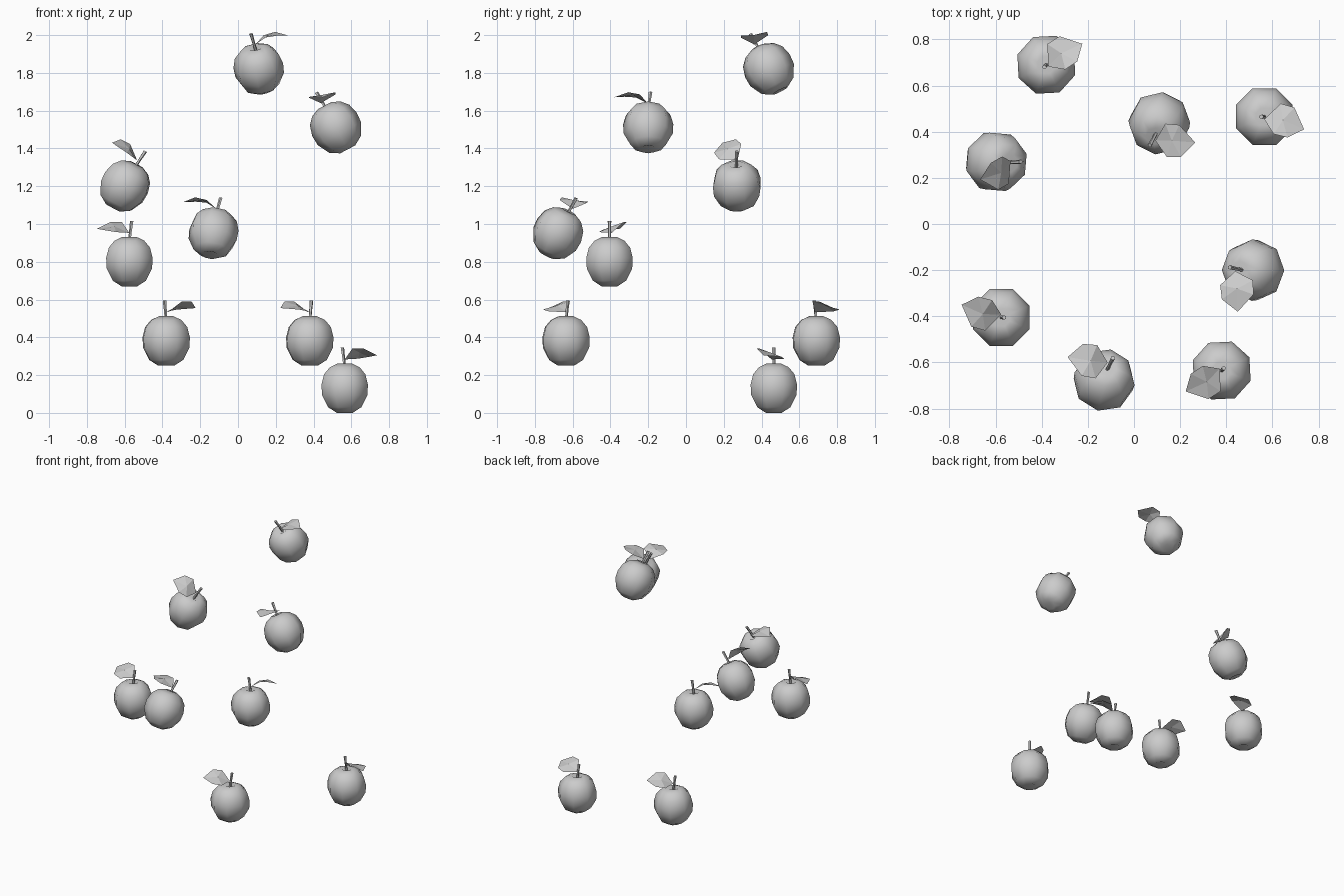
import bpy, bmesh
from math import radians, sin, cos, pi
from mathutils import Matrix, Vector

if "Cube" in bpy.data.objects:
    bpy.data.objects.remove(bpy.data.objects["Cube"])

CZ = 0.13  # height of the body centre above the fruit's base

# (centre x, y, z), spin about stem axis, tilt amount, tilt heading (degrees)
FRUITS = [
    ((0.11, 0.44, 1.82), 17, 28, 253),
    ((0.52, -0.20, 1.51), -68, 28, 180),
    ((-0.60, 0.27, 1.20), 220, 28, -5),
    ((-0.13, -0.68, 0.95), 191, 28, 75),
    ((-0.575, -0.405, 0.80), 180, 0, 0),
    ((-0.38, 0.69, 0.38), 48, 0, 0),
    ((0.38, -0.635, 0.38), 228, 0, 0),
    ((0.565, 0.465, 0.13), 0, 0, 0),
]

# Body profile: radius, height (dimpled at both ends)
PROFILE = [(0, 0.02), (0.045, 0), (0.095, 0.03), (0.13, 0.095), (0.133, 0.15),
           (0.118, 0.205), (0.085, 0.242), (0.04, 0.262), (0, 0.238)]

# Leaf outline: base, left pair, tip, right pair; then the raised middle
LEAF = [(0, -0.012, 0.283), (0.07, 0.057, 0.287), (0.13, 0.04, 0.297),
        (0.172, -0.055, 0.305), (0.10, -0.09, 0.34), (0.04, -0.075, 0.34)]
LEAF_MID = (0.08, -0.015, 0.318)


def ring_mesh(name, rings, sides, offset):
    """Loft rings of (centre x, radius, z); zero radius gives a single point."""
    bm = bmesh.new()
    loops = []
    for cx, r, z in rings:
        n = sides if r > 0 else 1
        loops.append([bm.verts.new((cx + r * cos(2 * pi * (i + offset) / sides),
                                    r * sin(2 * pi * (i + offset) / sides), z))
                      for i in range(n)])
    for a, b in zip(loops, loops[1:]):
        for i in range(sides):
            j = (i + 1) % sides
            quad = [a[i % len(a)], a[j % len(a)], b[j % len(b)], b[i % len(b)]]
            bm.faces.new(list(dict.fromkeys(quad)))
    return finish(bm, name)


def finish(bm, name):
    bm.transform(Matrix.Translation((0, 0, -CZ)))
    mesh = bpy.data.meshes.new(name)
    bm.to_mesh(mesh)
    bm.free()
    return mesh


# Eight-sided smooth body
body = ring_mesh("body", [(0, r, z) for r, z in PROFILE], 8, 0.5)
body.polygons.foreach_set("use_smooth", [True] * len(body.polygons))

# Slightly leaning stem
stem = ring_mesh("stem", [(0, 0.008, 0.235), (-0.006, 0.008, 0.29),
                          (-0.013, 0.010, 0.345), (-0.013, 0, 0.345)], 5, 0)

# Folded leaf as a fan around its middle
bm = bmesh.new()
rim = [bm.verts.new(p) for p in LEAF]
mid = bm.verts.new(LEAF_MID)
for i, v in enumerate(rim):
    bm.faces.new((mid, rim[i - 1], v))
bmesh.ops.recalc_face_normals(bm, faces=bm.faces)
bm.normal_update()
if sum(f.normal.z for f in bm.faces) < 0:
    bmesh.ops.reverse_faces(bm, faces=bm.faces)
leaf = finish(bm, "leaf")

# Place every fruit
for i, (centre, spin, tilt, heading) in enumerate(FRUITS, 1):
    h = radians(heading)
    axis = Vector((-sin(h), cos(h), 0))
    matrix = (Matrix.Translation(centre) @ Matrix.Rotation(radians(tilt), 4, axis)
              @ Matrix.Rotation(radians(spin), 4, 'Z'))
    for part, mesh in (("body", body), ("stem", stem), ("leaf", leaf)):
        obj = bpy.data.objects.new(f"fruit_{i}_{part}", mesh)
        obj.matrix_world = matrix
        bpy.context.collection.objects.link(obj)
